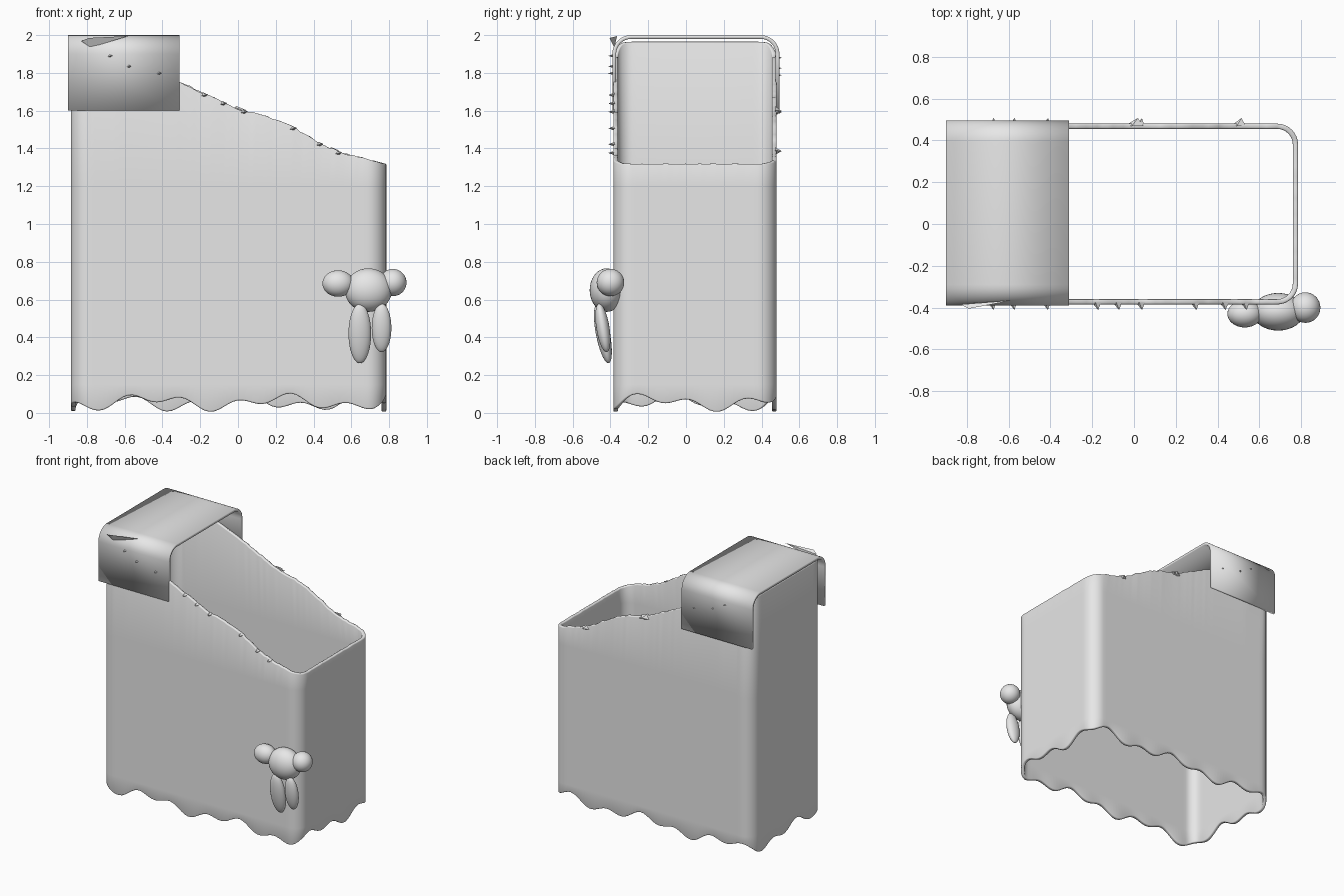
import bpy, bmesh, math, random
from mathutils import Vector

random.seed(4)
if "Cube" in bpy.data.objects:
    bpy.data.objects.remove(bpy.data.objects["Cube"], do_unlink=True)

grey = bpy.data.materials.new("plain_grey")
grey.use_nodes = True
colour = (0.8, 0.8, 0.8, 1)
grey.diffuse_color = colour
grey.node_tree.nodes["Principled BSDF"].inputs["Base Color"].default_value = colour

X0, X1, Y0, Y1 = -0.885, 0.785, -0.385, 0.48
RADIUS = 0.1
CAP_EDGE = -0.31


def finish(name, bm, smooth=True, thickness=0, bevel=0):
    """Turn a bmesh into an object with its modifiers and shading."""
    bmesh.ops.recalc_face_normals(bm, faces=bm.faces)
    mesh = bpy.data.meshes.new(name)
    bm.to_mesh(mesh)
    bm.free()
    obj = bpy.data.objects.new(name, mesh)
    bpy.context.collection.objects.link(obj)
    mesh.materials.append(grey)
    if thickness:
        mod = obj.modifiers.new("wall", "SOLIDIFY")
        mod.thickness = thickness
        mod.offset = -1
    if bevel:
        mod = obj.modifiers.new("soft_edge", "BEVEL")
        mod.width = bevel
        mod.segments = 2
        mod.limit_method = "ANGLE"
        mod.angle_limit = math.radians(60)
    if smooth:
        bpy.ops.object.select_all(action="DESELECT")
        obj.select_set(True)
        bpy.context.view_layer.objects.active = obj
        bpy.ops.object.shade_smooth_by_angle(angle=math.radians(40))
    return obj


def arc(cx, cy, r, start, steps=8):
    """Quarter circle, anticlockwise from the start angle in degrees."""
    return [(cx + r * math.cos(a), cy + r * math.sin(a))
            for a in (math.radians(start + 90 * i / steps) for i in range(steps + 1))]


def outline():
    """Rounded rectangle with closely spaced points along its sides."""
    r = RADIUS
    corners = [arc(X0 + r, Y0 + r, r, 180), arc(X1 - r, Y0 + r, r, 270),
               arc(X1 - r, Y1 - r, r, 0), arc(X0 + r, Y1 - r, r, 90)]
    pts = []
    for i, c in enumerate(corners):
        pts += c
        a, b = Vector(c[-1]), Vector(corners[(i + 1) % 4][0])
        n = int((b - a).length / 0.025)
        pts += [tuple(a.lerp(b, k / n)) for k in range(1, n)]
    return pts


SLOPE = [(-0.9, 1.97), (-0.6, 1.87), (-0.31, 1.755), (-0.2, 1.7), (0, 1.61),
         (0.2, 1.555), (0.3, 1.51), (0.43, 1.43), (0.55, 1.375), (0.8, 1.315)]


def rim_height(x):
    for (xa, za), (xb, zb) in zip(SLOPE, SLOPE[1:]):
        if x <= xb:
            return za + (zb - za) * (x - xa) / (xb - xa)
    return SLOPE[-1][1]


def top_height(x, y):
    z = rim_height(x)
    if x < CAP_EDGE:
        # tuck the rim under the rounded cap
        d = min(y - Y0, Y1 - y, 0.09)
        return min(z, 1.885 + math.sqrt(max(0, 0.0081 - (0.09 - d) ** 2)))
    ragged = 0.005 if x < X1 - RADIUS else 0.002
    return z + random.uniform(-ragged, ragged)


# Sleeve: open tube with a sloping top and a wavy lower edge
pts = outline()
total = sum((Vector(a) - Vector(b)).length for a, b in zip(pts, pts[1:] + pts[:1]))
bm = bmesh.new()
columns, run = [], 0
for i, (x, y) in enumerate(pts):
    run += (Vector((x, y)) - Vector(pts[i - 1])).length if i else 0
    t = math.tau * run / total
    low = 0.055 + 0.024 * math.sin(17 * t) + 0.026 * math.sin(7 * t + 3.6)
    high = top_height(x, y)
    heights = (low, 0.15, 1.2, high)
    columns.append([bm.verts.new((x, y, z)) for z in heights])
for a, b in zip(columns, columns[1:] + columns[:1]):
    for k in range(3):
        bm.faces.new((a[k], b[k], b[k + 1], a[k + 1]))
finish("sleeve", bm, thickness=0.025, bevel=0.007)

# Cap: folded strip with rounded shoulders over the high end
c0, c1, top = -0.39, 0.495, 2.0
profile = [(c1, 1.6)] + arc(c1 - 0.1, top - 0.1, 0.1, 0) \
    + arc(c0 + 0.1, top - 0.1, 0.1, 90) + [(c0, 1.6)]
bm = bmesh.new()
rows = [[bm.verts.new((x, y, z)) for y, z in profile] for x in (-0.9, CAP_EDGE)]
for k in range(len(profile) - 1):
    bm.faces.new((rows[0][k], rows[0][k + 1], rows[1][k + 1], rows[1][k]))
cap = finish("cap", bm, thickness=0.02)
# make the strip's faces point outward so its thickness goes inward
roof = max(cap.data.polygons, key=lambda p: p.center.z)
if roof.normal.z < 0:
    cap.data.flip_normals()


# Small hanging figure made of ellipsoids
def blob(name, centre, radii, tilt=0):
    bm = bmesh.new()
    bmesh.ops.create_uvsphere(bm, u_segments=32, v_segments=18, radius=1)
    obj = finish(name, bm)
    obj.location, obj.scale = centre, radii
    obj.rotation_euler.x = math.radians(tilt)


blob("figure_body", (0.69, -0.42, 0.65), (0.125, 0.09, 0.115))
blob("figure_right_lobe", (0.53, -0.43, 0.685), (0.083, 0.065, 0.07))
blob("figure_left_lobe", (0.82, -0.4, 0.69), (0.072, 0.073, 0.072))
blob("figure_right_leg", (0.645, -0.44, 0.42), (0.06, 0.037, 0.16), 11)
blob("figure_left_leg", (0.76, -0.44, 0.45), (0.052, 0.035, 0.13), 9)


# Ragged burrs poking out of the walls
def burr(name, x, side, z, size):
    wall = Y0 if side < 0 else Y1
    bm = bmesh.new()
    ring = [(-size, -0.3 * size), (0.2 * size, -0.6 * size),
            (size, 0.1 * size), (-0.2 * size, 0.6 * size)]
    base = [bm.verts.new((x + u, wall - side * 0.01, z + v)) for u, v in ring]
    tip = bm.verts.new((x + 0.4 * size, wall + side * 0.027, z))
    bm.faces.new(base)
    for a, b in zip(base, base[1:] + base[:1]):
        bm.faces.new((a, b, tip))
    finish(name, bm, smooth=False)


for x in (-0.18, -0.08, 0.03, 0.29, 0.43, 0.53):
    burr("front_burr", x, -1, rim_height(x) - 0.008, 0.022)
for x, size in ((0, 0.045), (0.03, 0.02), (0.5, 0.035)):
    burr("back_burr", x, 1, rim_height(x) - 0.012, size)
for x, z in ((-0.68, 1.89), (-0.58, 1.835), (-0.42, 1.798)):
    burr("cap_front_burr", x, -1, z, 0.02)
    burr("cap_back_burr", x, 1, z - 0.01, 0.023)

# Long sliver on the front shoulder of the cap
bm = bmesh.new()
sliver = [(-0.83, -0.385, 1.968), (-0.58, -0.365, 1.995),
          (-0.79, -0.405, 1.985), (-0.78, -0.38, 1.935)]
for v in sliver:
    bm.verts.new(v)
bmesh.ops.convex_hull(bm, input=bm.verts)
finish("cap_sliver", bm, smooth=False)
